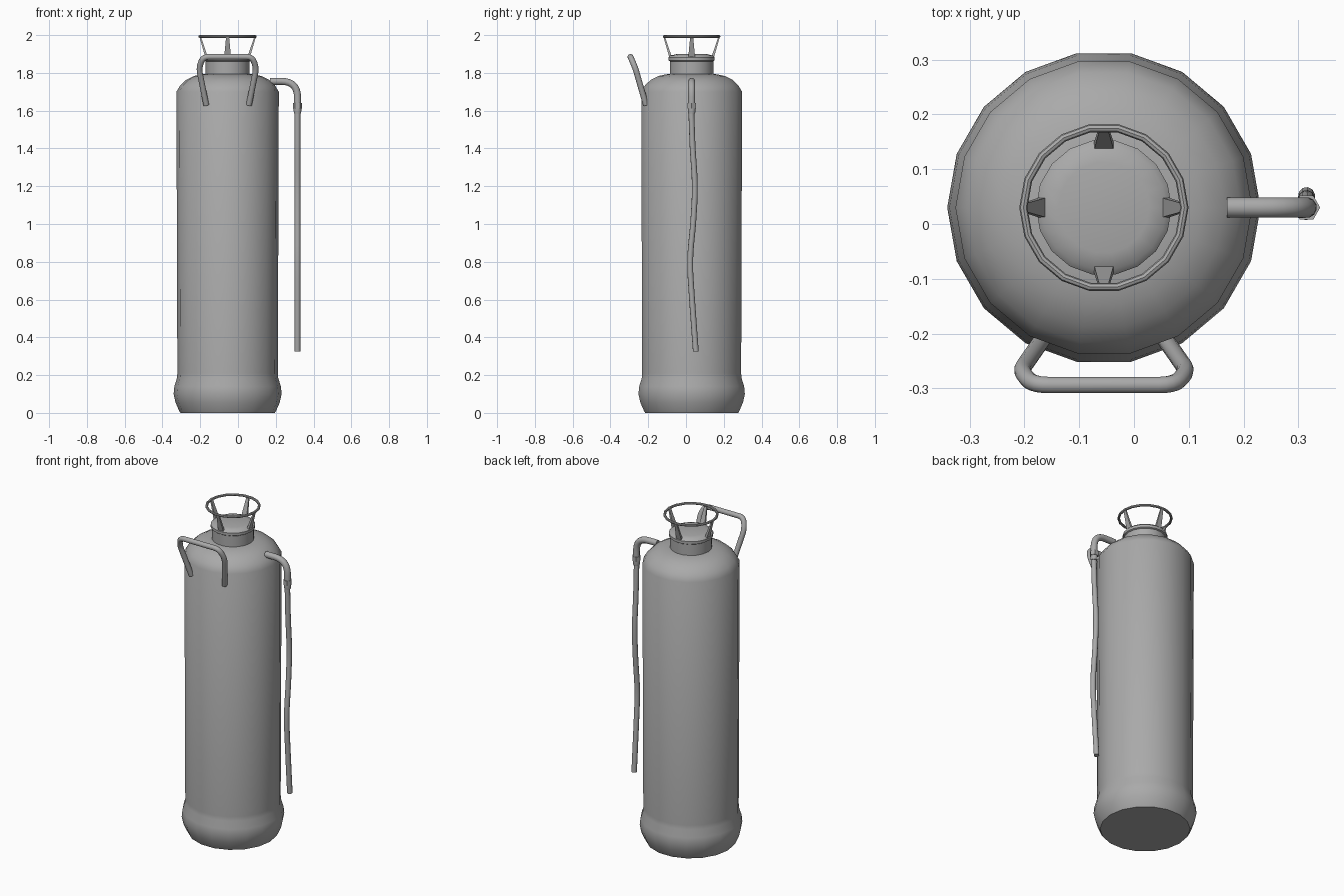
import bpy
import bmesh
from math import cos, sin, tau, radians
from mathutils import Vector

if "Cube" in bpy.data.objects:
    bpy.data.objects.remove(bpy.data.objects["Cube"])

CX, CY = -0.055, 0.03   # axis of the tank

grey = bpy.data.materials.new("plain_grey")
grey.use_nodes = True
COLOUR = (0.4, 0.4, 0.4, 1)
grey.diffuse_color = COLOUR
grey.node_tree.nodes["Principled BSDF"].inputs["Base Color"].default_value = COLOUR


def finish(name, bm, angle=40):
    bmesh.ops.recalc_face_normals(bm, faces=bm.faces)
    mesh = bpy.data.meshes.new(name)
    bm.to_mesh(mesh)
    bm.free()
    mesh.materials.append(grey)
    obj = bpy.data.objects.new(name, mesh)
    bpy.context.collection.objects.link(obj)
    bpy.ops.object.select_all(action="DESELECT")
    obj.select_set(True)
    bpy.context.view_layer.objects.active = obj
    bpy.ops.object.shade_smooth_by_angle(angle=radians(angle))
    return obj


def skin(bm, rings, closed=False):
    """Join rings of vertices into a tube, capped unless closed."""
    n = len(rings[0])
    pairs = list(zip(rings, rings[1:]))
    if closed:
        pairs.append((rings[-1], rings[0]))
    for a, b in pairs:
        for i in range(n):
            j = (i + 1) % n
            bm.faces.new((a[i], a[j], b[j], b[i]))
    if not closed:
        bm.faces.new(rings[0])
        bm.faces.new(rings[-1])


def lathe(name, profile, sides, x=CX, y=CY, closed=False):
    bm = bmesh.new()
    rings = [[bm.verts.new((x + r * cos(tau * i / sides), y + r * sin(tau * i / sides), z))
              for i in range(sides)] for r, z in profile]
    skin(bm, rings, closed)
    return finish(name, bm)


def rounded(points, bend, steps=5):
    """Replace each inner corner by a smooth bend."""
    pts = [Vector(p) for p in points]
    out = [pts[0]]
    for a, b, c in zip(pts, pts[1:], pts[2:]):
        p = b + (a - b).normalized() * bend
        q = b + (c - b).normalized() * bend
        for k in range(steps + 1):
            t = k / steps
            out.append(p * (1 - t) ** 2 + b * 2 * t * (1 - t) + q * t * t)
    return out + [pts[-1]]


def tube(name, path, radius, sides=10):
    bm = bmesh.new()
    side, rings = None, []
    for i, p in enumerate(path):
        d = (path[min(i + 1, len(path) - 1)] - path[max(i - 1, 0)]).normalized()
        side = d.orthogonal() if side is None else side - d * side.dot(d)
        side.normalize()
        up = d.cross(side)
        rings.append([bm.verts.new(p + radius * (side * cos(tau * k / sides) + up * sin(tau * k / sides)))
                      for k in range(sides)])
    skin(bm, rings)
    return finish(name, bm)


# Tank with bulged foot and rounded shoulder
lathe("tank", [(0.25, 0), (0.257, 0.012), (0.276, 0.055), (0.286, 0.1), (0.282, 0.14),
               (0.268, 0.185), (0.266, 0.21), (0.271, 1.7), (0.25, 1.735), (0.22, 1.763),
               (0.18, 1.783), (0.14, 1.792), (0.11, 1.795)], 18)

# Neck and its domed cap
lathe("neck", [(0.117, 1.775), (0.117, 1.865)], 18)
lathe("cap", [(0.115, 1.86), (0.124, 1.866), (0.124, 1.882), (0.114, 1.892), (0.083, 1.899)], 18)

# Hand ring on top
tube_r = 0.0075
lathe("top_ring", [(0.147 + tube_r * cos(tau * k / 8), 1.9925 + tube_r * sin(tau * k / 8))
                   for k in range(8)], 18, closed=True)

# Four tapered struts holding the ring
for number in range(4):
    turn = tau * number / 4
    out, across = Vector((cos(turn), sin(turn), 0)), Vector((-sin(turn), cos(turn), 0))
    bm = bmesh.new()
    rings = []
    for r, z, width, depth in ((0.112, 1.885, 0.018, 0.007), (0.145, 1.99, 0.008, 0.004)):
        base = Vector((CX, CY, z)) + out * r
        rings.append([bm.verts.new(base + out * depth * a + across * width * b)
                      for a, b in ((-1, -1), (1, -1), (1, 1), (-1, 1))])
    skin(bm, rings)
    finish(f"ring_strut_{number + 1}", bm, 30)

# Carrying handle, mirrored about the tank axis
half = [(0.113, -0.212, 1.63), (0.152, -0.268, 1.825), (0.13, -0.294, 1.885)]
points = [(CX - x, y, z) for x, y, z in half] + [(CX + x, y, z) for x, y, z in reversed(half)]
tube("handle", rounded(points, 0.03), 0.0155, 12)

# Outlet elbow, hexagonal nut and collar
HX = 0.315
tube("outlet_elbow", rounded([(0.17, CY, 1.755), (HX, CY, 1.755), (HX, CY, 1.63)], 0.085, 8), 0.019, 12)
lathe("hose_nut", [(0.025, 1.612), (0.025, 1.64)], 6, HX, CY)
lathe("hose_collar", [(0.018, 1.585), (0.02, 1.595), (0.02, 1.615)], 12, HX, CY)

# Hanging hose with a gentle wave
hose = [(0.028, 1.6), (0.035, 1.4), (0.046, 1.25), (0.047, 1.15), (0.038, 1),
        (0.023, 0.85), (0.022, 0.75), (0.032, 0.6), (0.052, 0.325)]
tube("hose", rounded([(HX, y, z) for y, z in hose], 0.04, 2), 0.0155, 10)
